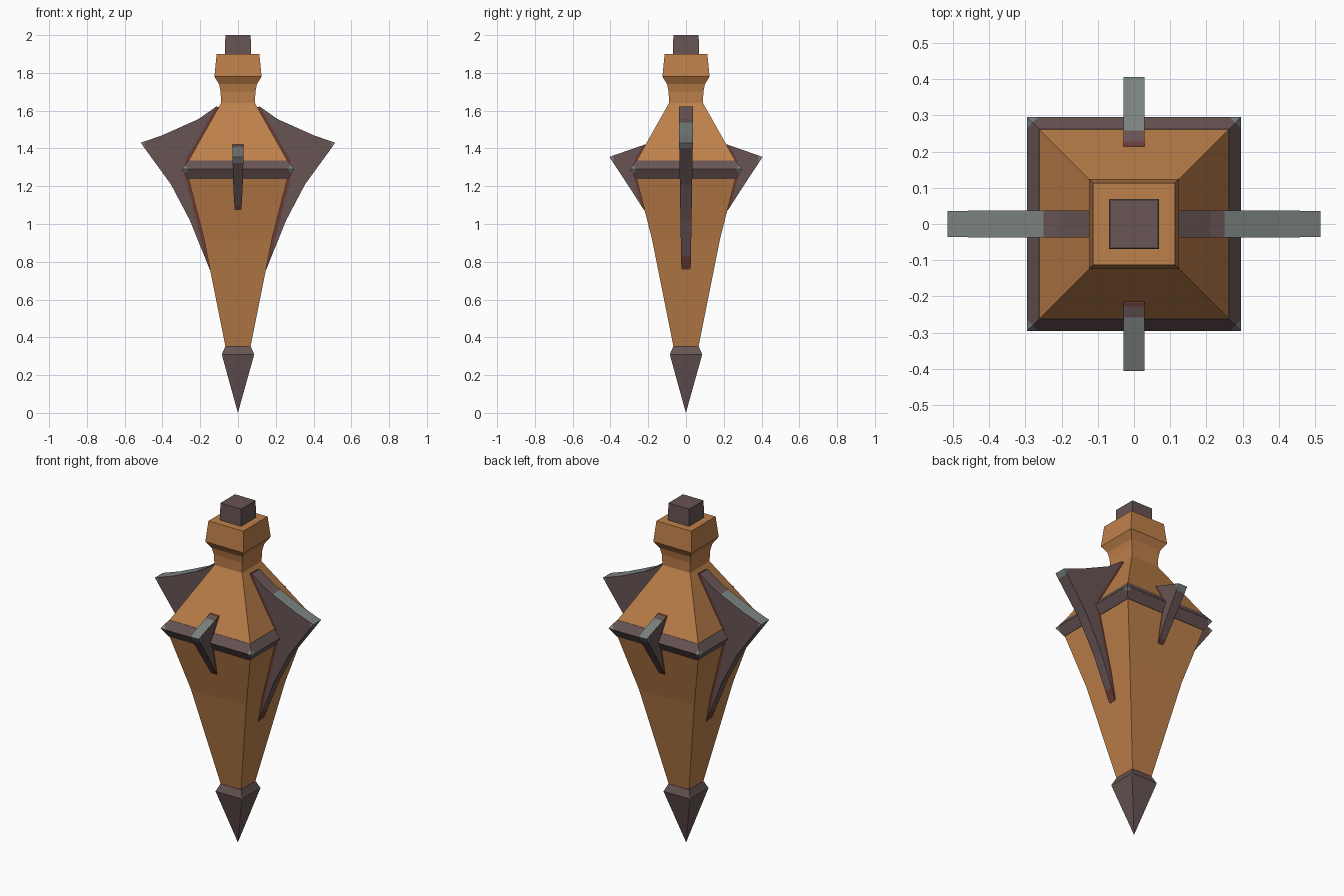
import bpy, bmesh, math
from mathutils import Vector, Matrix

if "Cube" in bpy.data.objects:
    bpy.data.objects.remove(bpy.data.objects["Cube"])


def material(name, rgb):
    m = bpy.data.materials.new(name)
    m.diffuse_color = (*rgb, 1)
    m.use_nodes = True
    m.node_tree.nodes["Principled BSDF"].inputs["Base Color"].default_value = m.diffuse_color
    return m


ORANGE = material("orange_brown", (0.515, 0.216, 0.069))
DARK = material("dark_iron", (0.138, 0.089, 0.089))
GREY = material("worn_grey", (0.195, 0.223, 0.212))
RUST = material("rust_red", (0.141, 0.045, 0.038))


def finish(name, bm, mats):
    bmesh.ops.remove_doubles(bm, verts=bm.verts, dist=1e-5)
    bmesh.ops.recalc_face_normals(bm, faces=bm.faces)
    me = bpy.data.meshes.new(name)
    bm.to_mesh(me)
    bm.free()
    for m in mats:
        me.materials.append(m)
    ob = bpy.data.objects.new(name, me)
    bpy.context.collection.objects.link(ob)
    return ob


def cut(bm, co, no):
    bmesh.ops.bisect_plane(bm, geom=bm.verts[:] + bm.edges[:] + bm.faces[:],
                           dist=1e-6, plane_co=co, plane_no=no)


def square_loft(name, profile, mat, worn=None):
    """Square rings from (half width, height); worn = |x|+|y| beyond which corners are grey."""
    bm = bmesh.new()
    rings = [[bm.verts.new((sx * h, sy * h, z)) for sx, sy in
              ((-1, -1), (1, -1), (1, 1), (-1, 1))] for h, z in profile]
    for a, b in zip(rings, rings[1:]):
        for i in range(4):
            j = (i + 1) % 4
            bm.faces.new((a[i], a[j], b[j], b[i]))
    bm.faces.new(rings[0])
    bm.faces.new(rings[-1])
    bmesh.ops.remove_doubles(bm, verts=bm.verts, dist=0.0015)
    if worn:
        for sx in (-1, 1):
            for sy in (-1, 1):
                cut(bm, (sx * worn, 0, 0), (sx, sy, 0))
        for f in bm.faces:
            c = f.calc_center_median()
            f.material_index = int(abs(c.x) + abs(c.y) > worn)
    return finish(name, bm, [mat, GREY])


# Body profile, also used to place the rust next to it
LOWER = [(0.064, 0.34), (0.18, 0.92), (0.262, 1.24)]
UPPER = [(0.262, 1.335), (0.09, 1.64)]
BODY = LOWER + [(0.27, 1.29)] + UPPER + [(0.092, 1.70), (0.10, 1.74), (0.125, 1.78),
                                        (0.113, 1.90)]


def body_half(z):
    for (h0, z0), (h1, z1) in zip(BODY, BODY[1:]):
        if z0 <= z <= z1:
            return h0 + (h1 - h0) * (z - z0) / (z1 - z0)
    return 0


square_loft("bottle_body", BODY, ORANGE)
square_loft("waist_band", [(0.24, 1.238), (0.264, 1.238), (0.296, 1.29), (0.263, 1.336),
                           (0.24, 1.336)], DARK, 0.56)
square_loft("bottom_spike", [(0.0005, 0.0), (0.086, 0.31), (0.067, 0.352)], DARK, 0.162)
square_loft("stopper", [(0.07, 1.88), (0.067, 2.0)], DARK)


def fin(name, outline, t_top, t_bottom, grey_from, tip_from, rust, angle):
    """Tapered plate along +x, coloured by distance from the body, then turned."""
    bm = bmesh.new()
    zs = [z for _, z in outline]
    z0, z1 = min(zs), max(zs) - 0.15

    def side(s):
        out = []
        for x, z in outline:
            k = min(1, (z - z0) / (z1 - z0))
            out.append(bm.verts.new((x, s * (t_bottom + (t_top - t_bottom) * k), z)))
        return out
    a, b = side(-1), side(1)
    bm.faces.new(a)
    bm.faces.new(b)
    for i in range(len(a)):
        j = (i + 1) % len(a)
        bm.faces.new((a[i], a[j], b[j], b[i]))
    bmesh.ops.recalc_face_normals(bm, faces=bm.faces)
    bmesh.ops.triangulate(bm, faces=bm.faces)
    # cuts along the colour borders
    for x in (grey_from, tip_from):
        cut(bm, (x, 0, 0), (1, 0, 0))
    cut(bm, (0, 0, 1.29), (0, 0, 1))
    for (h0, za), (h1, zb) in (LOWER[:2], LOWER[1:], UPPER):
        cut(bm, (h0 + rust, 0, za), (zb - za, 0, h0 - h1))
    for f in bm.faces:
        c = f.calc_center_median()
        if c.x > tip_from or (f.normal.z > 0.3 and c.x > grey_from):
            f.material_index = 1
        elif c.x < body_half(c.z) + rust:
            f.material_index = 2
    bmesh.ops.rotate(bm, verts=bm.verts, cent=(0, 0, 0),
                     matrix=Matrix.Rotation(angle, 3, 'Z'))
    return finish(name, bm, [DARK, GREY, RUST])


WIDE = [(0.08, 1.61), (0.115, 1.622), (0.21, 1.555), (0.40, 1.47), (0.515, 1.43),
        (0.355, 1.21), (0.255, 1.02), (0.15, 0.76), (0.12, 0.78), (0.10, 1.2)]
SMALL = [(0.18, 1.415), (0.217, 1.421), (0.406, 1.355), (0.30, 1.195), (0.222, 1.073),
         (0.18, 1.09)]

for label, ang in (("right", 0), ("left", math.pi)):
    fin(label + "_large_fin", WIDE, 0.037, 0.025, 0.25, 0.495, 0.016, ang)
for label, ang in (("front", -math.pi / 2), ("back", math.pi / 2)):
    fin(label + "_small_fin", SMALL, 0.029, 0.018, 0.258, 0.385, 0.012, ang)
